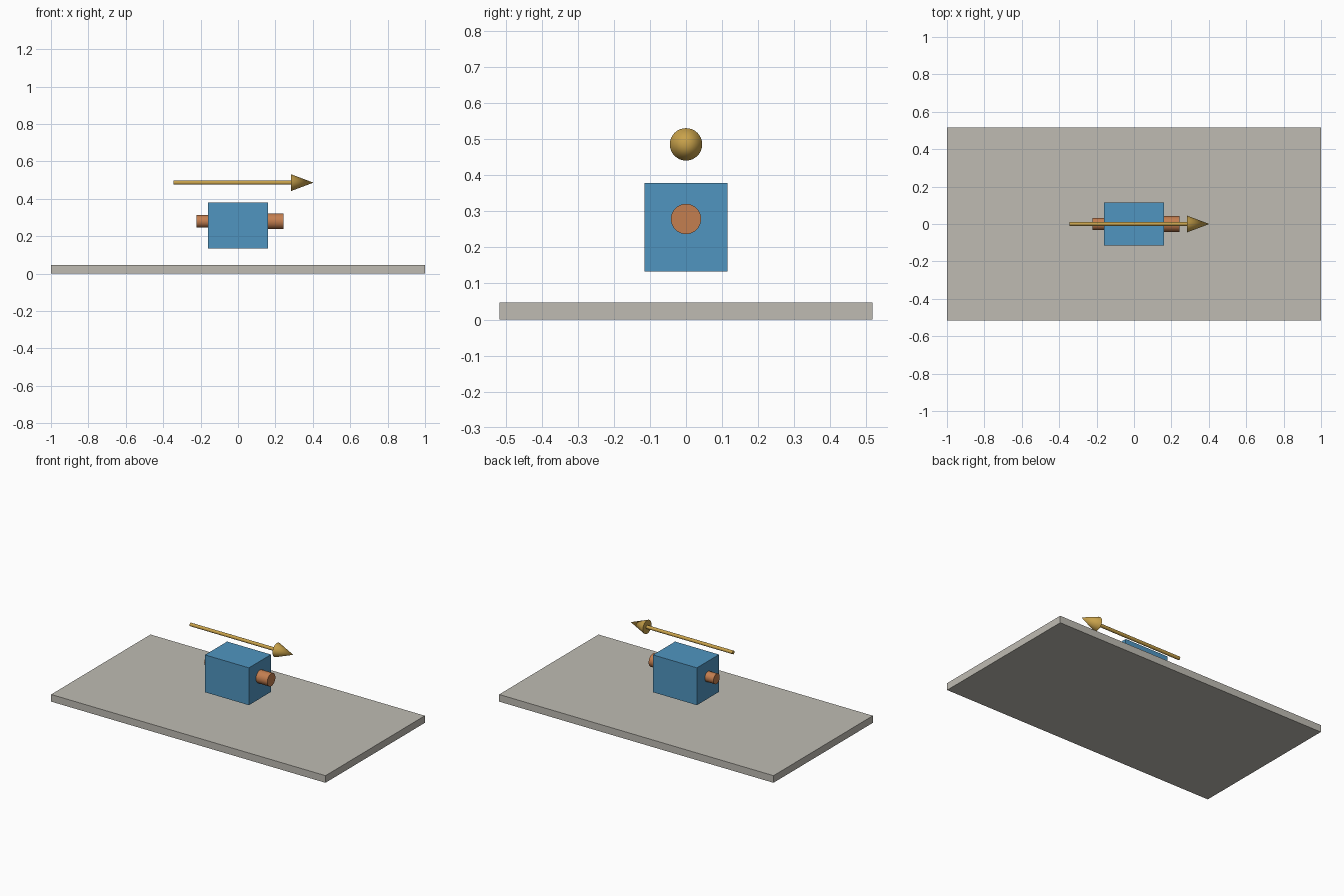
import bpy
import math

if "Cube" in bpy.data.objects:
    bpy.data.objects.remove(bpy.data.objects["Cube"], do_unlink=True)


def material(name, rgb):
    mat = bpy.data.materials.new(name)
    mat.use_nodes = True
    mat.diffuse_color = (*rgb, 1)
    mat.node_tree.nodes["Principled BSDF"].inputs["Base Color"].default_value = (*rgb, 1)
    return mat


grey = material("warm grey", (0.52, 0.50, 0.45))
blue = material("blue", (0.08, 0.30, 0.53))
copper = material("copper", (0.55, 0.21, 0.08))
gold = material("gold", (0.58, 0.36, 0.07))


def finish(name, mat):
    obj = bpy.context.object
    obj.name = name
    obj.data.name = name
    obj.data.materials.append(mat)
    return obj


def box(name, mat, width, depth, bottom, top):
    bpy.ops.mesh.primitive_cube_add(size=1, location=(0, 0, (bottom + top) / 2))
    bpy.context.object.scale = (width, depth, top - bottom)
    bpy.ops.object.transform_apply(location=False, rotation=False, scale=True)
    return finish(name, mat)


def rod(name, mat, start, end, z, radius, end_radius):
    """Round part along the x axis, tapering from radius to end_radius."""
    bpy.ops.mesh.primitive_cone_add(
        vertices=32, radius1=radius, radius2=end_radius, depth=end - start,
        location=((start + end) / 2, 0, z), rotation=(0, math.pi / 2, 0))
    bpy.ops.object.transform_apply(location=False, rotation=True, scale=False)
    bpy.ops.object.shade_smooth_by_angle(angle=math.radians(30))
    return finish(name, mat)


# Ground slab and the floating body block
box("base_plate", grey, 2, 1.034, 0, 0.047)
box("body_block", blue, 0.32, 0.23, 0.133, 0.379)

# Round ports on both ends of the block
rod("inlet_port", copper, -0.223, -0.16, 0.279, 0.033, 0.033)
rod("outlet_port", copper, 0.16, 0.243, 0.279, 0.042, 0.042)

# Direction arrow above the block
rod("arrow_shaft", gold, -0.346, 0.283, 0.486, 0.011, 0.011)
rod("arrow_head", gold, 0.283, 0.403, 0.486, 0.045, 0)
